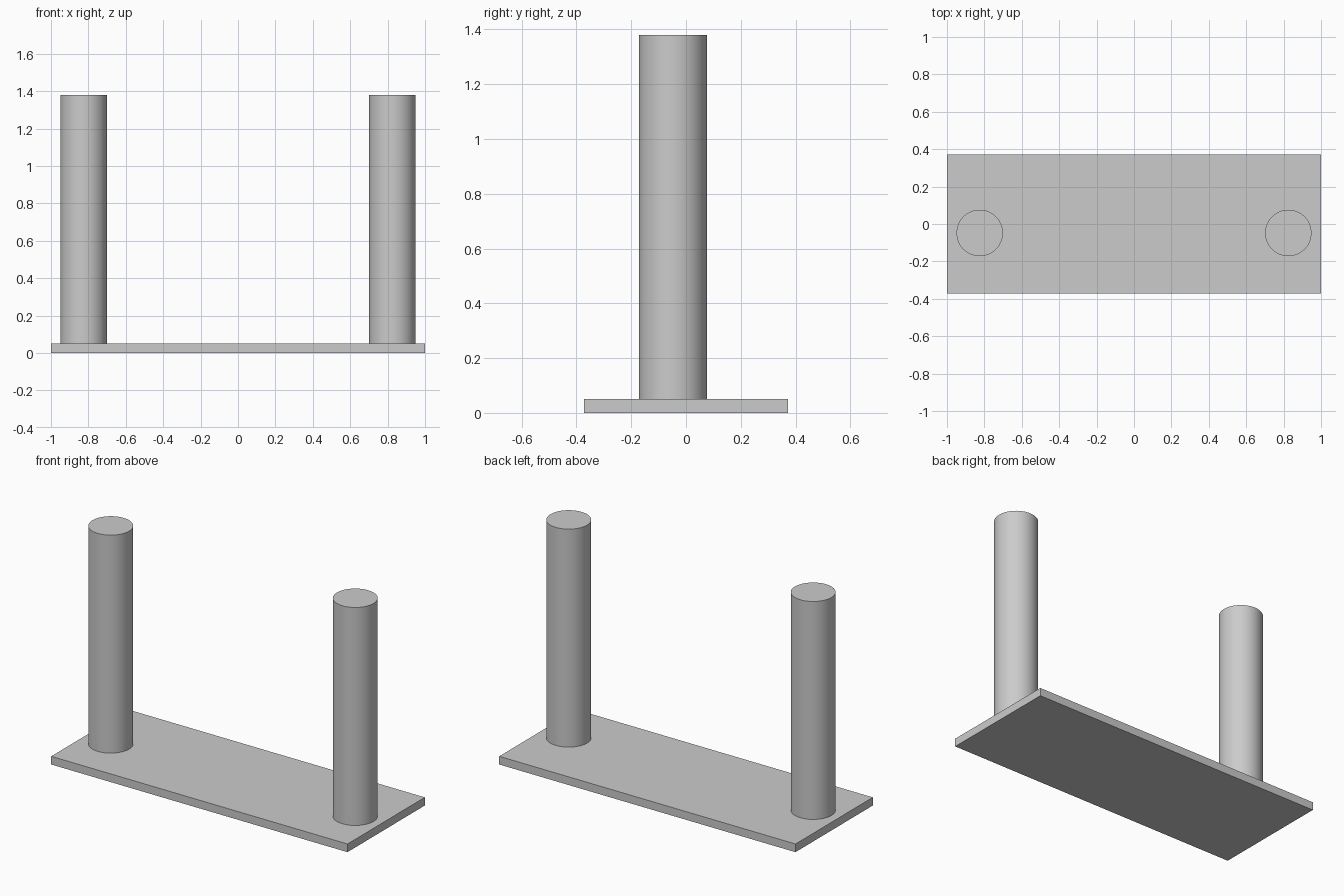
import bpy

cube = bpy.data.objects.get("Cube")
if cube:
    bpy.data.objects.remove(cube, do_unlink=True)

# Single grey finish
grey = bpy.data.materials.new("plain_grey")
grey.use_nodes = True
colour = (0.6, 0.6, 0.6, 1)
grey.diffuse_color = colour
grey.node_tree.nodes["Principled BSDF"].inputs["Base Color"].default_value = colour

BASE_TOP = 0.05
POST_TOP = 1.38

# Flat base plate
bpy.ops.mesh.primitive_cube_add(size=1, location=(0, 0, BASE_TOP / 2))
plate = bpy.context.object
plate.name = "base_plate"
plate.scale = (2, 0.745, BASE_TOP)
bpy.ops.object.transform_apply(location=False, rotation=False, scale=True)
plate.data.materials.append(grey)

# Pair of upright round posts
for name, x in (("right_post", -0.825), ("left_post", 0.825)):
    bpy.ops.mesh.primitive_cylinder_add(
        vertices=64, radius=0.124, depth=POST_TOP - BASE_TOP,
        location=(x, -0.048, (POST_TOP + BASE_TOP) / 2))
    post = bpy.context.object
    post.name = name
    post.data.materials.append(grey)
    bpy.ops.object.shade_smooth_by_angle()
